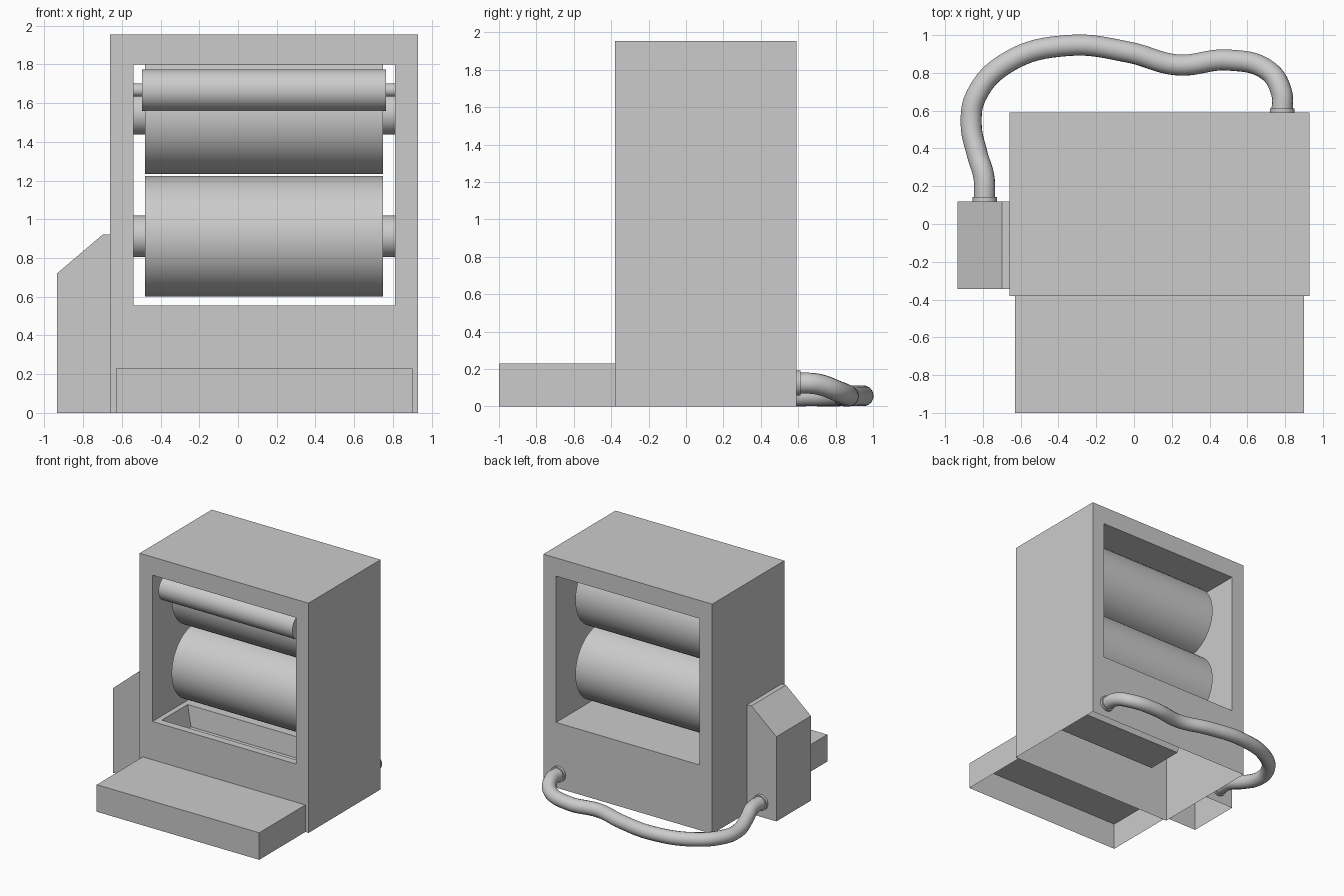
import bpy, bmesh, math
from mathutils import Vector

if "Cube" in bpy.data.objects:
    bpy.data.objects.remove(bpy.data.objects["Cube"])


def finish(name, bm):
    bmesh.ops.remove_doubles(bm, verts=bm.verts, dist=1e-5)
    bmesh.ops.recalc_face_normals(bm, faces=bm.faces)
    mesh = bpy.data.meshes.new(name)
    bm.to_mesh(mesh)
    bm.free()
    ob = bpy.data.objects.new(name, mesh)
    bpy.context.collection.objects.link(ob)
    return ob


def loft(bm, rings, skip=(), cap=False):
    """Join successive point loops with quads; skip holds (span, side) pairs."""
    loops = [[bm.verts.new(p) for p in r] for r in rings]
    n = len(loops[0])
    for s, (a, b) in enumerate(zip(loops, loops[1:])):
        for i in range(n):
            if (s, i) not in skip:
                j = (i + 1) % n
                bm.faces.new((a[i], a[j], b[j], b[i]))
    if cap:
        bm.faces.new(loops[-1])


def rect_xz(x0, x1, z0, z1, y):
    return [(x0, y, z0), (x1, y, z0), (x1, y, z1), (x0, y, z1)]


def rect_xy(x0, x1, y0, y1, z):
    return [(x0, y0, z), (x1, y0, z), (x1, y1, z), (x0, y1, z)]


def smooth(ob):
    bpy.context.view_layer.objects.active = ob
    bpy.ops.object.select_all(action='DESELECT')
    ob.select_set(True)
    bpy.ops.object.shade_smooth_by_angle(angle=math.radians(35))


def cylinder(name, start, end, r, seg=64):
    a, b = Vector(start), Vector(end)
    bpy.ops.mesh.primitive_cylinder_add(vertices=seg, radius=r, depth=(b - a).length,
                                        location=(a + b) / 2,
                                        rotation=(b - a).to_track_quat('Z', 'Y').to_euler())
    ob = bpy.context.object
    ob.name = name
    smooth(ob)


FRONT, BACK = -0.38, 0.59

# Cabinet: open-bottomed shell with a window right through it
bm = bmesh.new()
outer = (-0.66, 0.93, 0, 1.955)
window = (-0.54, 0.81, 0.555, 1.80)
loft(bm, [rect_xz(*outer, BACK), rect_xz(*outer, FRONT), rect_xz(*window, FRONT),
          rect_xz(*window, BACK), rect_xz(*outer, BACK)], skip={(0, 0), (2, 0)})
# Window floor with sunken trough
loft(bm, [rect_xy(-0.54, 0.81, FRONT, BACK, 0.555),
          rect_xy(-0.495, 0.765, -0.316, 0.03, 0.555),
          rect_xy(-0.45, 0.72, -0.315, 0.01, 0.385)], cap=True)
finish("cabinet", bm)

# Front step, open underneath
bm = bmesh.new()
step = (-0.63, 0.90, -1.0, FRONT)
loft(bm, [rect_xy(*step, 0), rect_xy(*step, 0.23)], skip={(0, 2)}, cap=True)
finish("front_step", bm)

# Side housing with sloped top, open underneath
bm = bmesh.new()
profile = [(-0.66, 0), (-0.935, 0), (-0.935, 0.72), (-0.70, 0.92), (-0.66, 0.92)]
ends = [[(x, y, z) for x, z in profile] for y in (-0.345, 0.12)]
loft(bm, ends, skip={(0, 0), (0, 4)}, cap=True)
bm.faces.new([bm.verts.new(p) for p in ends[0]])
finish("side_housing", bm)

# Rollers and their shafts: name, y, z, x range, radius, shaft radius
for name, y, z, x0, x1, r, rs in [
        ("lower_roller", 0.105, 0.912, -0.48, 0.75, 0.312, 0.108),
        ("upper_roller", 0.105, 1.545, -0.48, 0.75, 0.312, 0.108),
        ("small_roller", -0.255, 1.667, -0.495, 0.765, 0.107, 0.034)]:
    cylinder(name, (x0, y, z), (x1, y, z), r)
    cylinder(name + "_shaft", (-0.54, y, z), (0.81, y, z), rs, 48)

# Hose from cabinet back to side housing
path = [(0.785, 0.59, 0.125), (0.78, 0.70, 0.12), (0.705, 0.815, 0.08), (0.50, 0.868, 0.057),
        (0.23, 0.842, 0.057), (-0.03, 0.91, 0.057), (-0.35, 0.945, 0.057), (-0.67, 0.855, 0.057),
        (-0.835, 0.68, 0.057), (-0.862, 0.53, 0.06), (-0.83, 0.37, 0.09),
        (-0.795, 0.25, 0.122), (-0.79, 0.12, 0.125)]
curve = bpy.data.curves.new("hose", 'CURVE')
curve.dimensions = '3D'
curve.bevel_depth = 0.056
curve.bevel_resolution = 6
curve.resolution_u = 8
spline = curve.splines.new('BEZIER')
spline.bezier_points.add(len(path) - 1)
for bp, p in zip(spline.bezier_points, path):
    bp.co = p
    bp.handle_left_type = bp.handle_right_type = 'AUTO'
hose = bpy.data.objects.new("hose", curve)
bpy.context.collection.objects.link(hose)

# Hose collars
for name, x, y in (("cabinet_collar", 0.785, BACK), ("housing_collar", -0.79, 0.12)):
    cylinder(name, (x, y, 0.125), (x, y + 0.022, 0.125), 0.066, 32)
